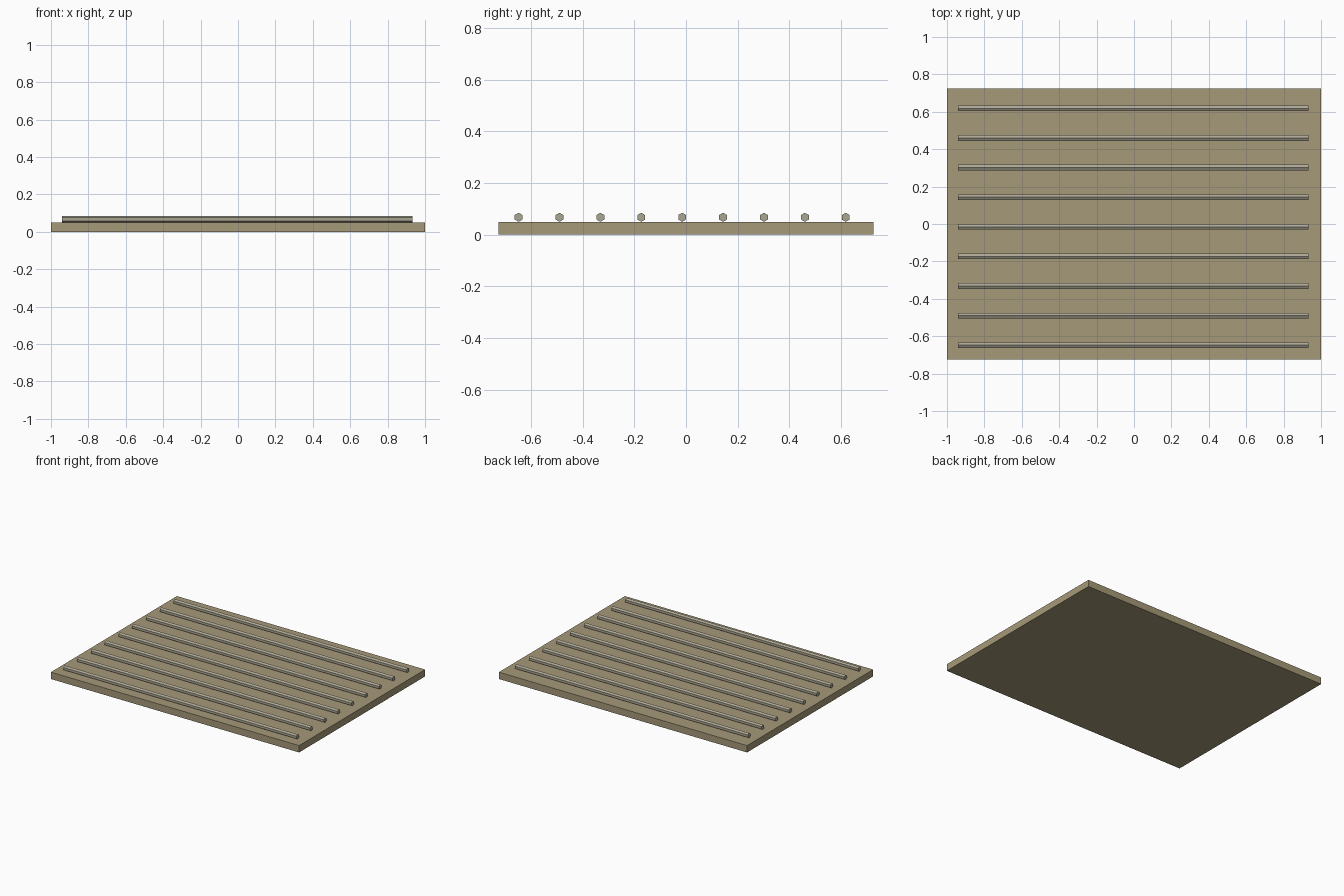
import bpy, math

if "Cube" in bpy.data.objects:
    bpy.data.objects.remove(bpy.data.objects["Cube"])

def material(name, color):
    m = bpy.data.materials.new(name)
    m.diffuse_color = (*color, 1)
    m.use_nodes = True
    m.node_tree.nodes["Principled BSDF"].inputs["Base Color"].default_value = m.diffuse_color
    return m

board_mat = material("board_tan", (0.38, 0.32, 0.19))
rod_mat = material("rod_grey_tan", (0.41, 0.38, 0.29))

# Flat base board
bpy.ops.mesh.primitive_cube_add(size=1, location=(0, 0, 0.025))
board = bpy.context.object
board.name = "base_board"
board.scale = (2, 1.45, 0.05)
bpy.ops.object.transform_apply(location=False, rotation=False, scale=True)
board.data.materials.append(board_mat)

# Nine hexagonal rods lying along x, each with a corner pointing up
ROD_COUNT, FIRST_Y, SPACING, RADIUS = 9, -0.648, 0.1583, 0.0175
for i in range(ROD_COUNT):
    bpy.ops.mesh.primitive_cylinder_add(
        vertices=6, radius=RADIUS, depth=1.876,
        location=(-0.004, FIRST_Y + i * SPACING, 0.05 + RADIUS),
        rotation=(math.pi / 2, 0, math.pi / 2))
    rod = bpy.context.object
    rod.name = f"rod_{i + 1}"
    rod.data.materials.append(rod_mat)
